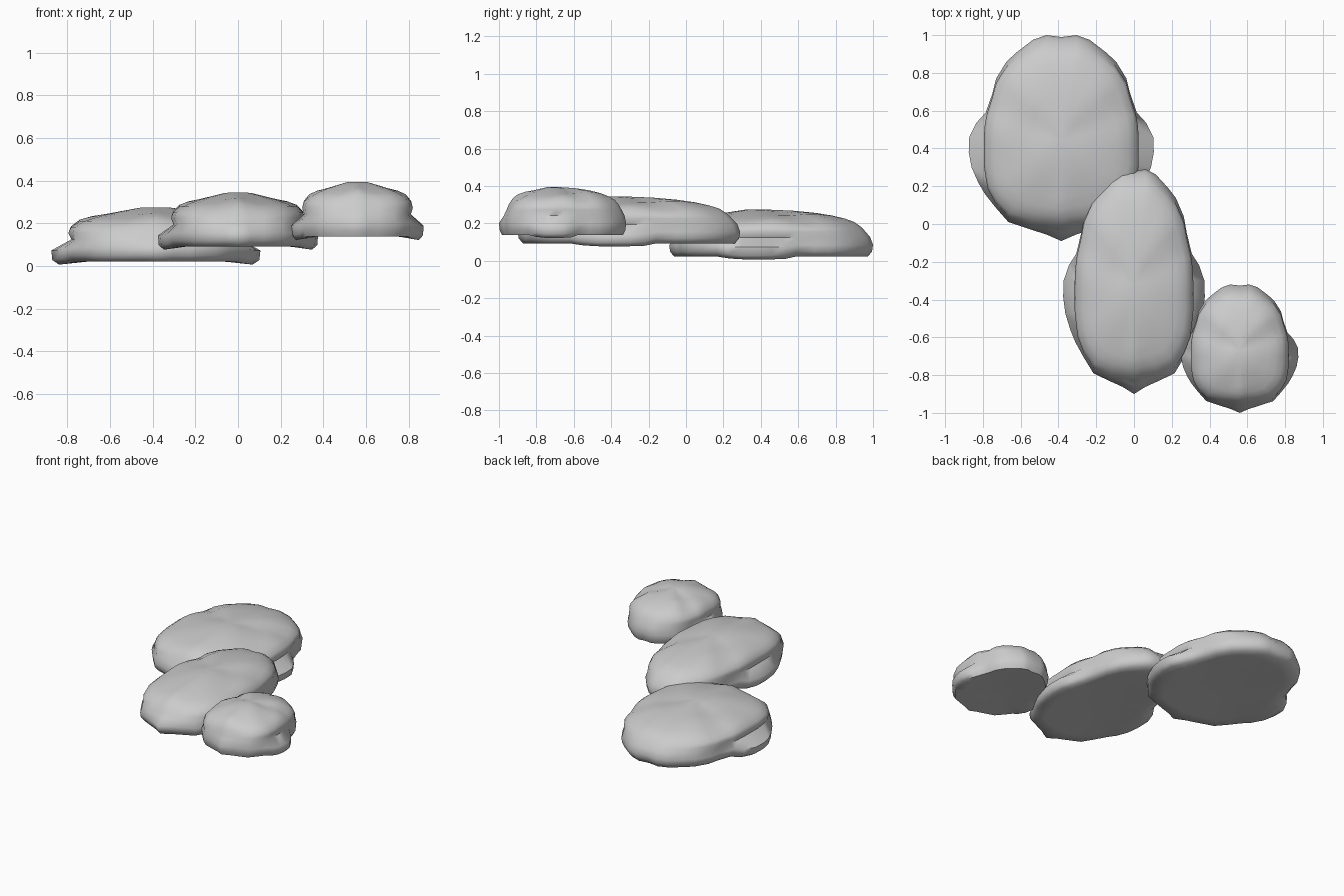
import bpy, bmesh
from math import exp, radians

if "Cube" in bpy.data.objects:
    bpy.data.objects.remove(bpy.data.objects["Cube"])

# Half outlines (x, y), front tip to back: plain stone edge, and edge with the side lobe
BODY = [(0, -.06), (.06, -.045), (.16, -.03), (.28, .01), (.35, .09), (.39, .17), (.40, .23),
        (.41, .30), (.41, .38), (.41, .46), (.405, .53), (.395, .59), (.365, .69), (.345, .77),
        (.29, .86), (.235, .91), (.15, .975), (.08, 1.0), (0, .99)]
LOBE = {5: (.405, .16), 6: (.44, .22), 7: (.475, .30), 8: (.49, .38), 9: (.487, .46),
        10: (.45, .535), 11: (.40, .59)}
FULL = [LOBE.get(i, p) for i, p in enumerate(BODY)]
FULL[0], FULL[1] = (0, -.09), (.08, -.055)
CY = .44

# Rings from underside to crown: outline, x scale, y scale, height
RINGS = [(BODY, .40, .40, .030), (BODY, .78, .80, .022), (FULL, .93, .95, .022),
         (FULL, .99, .99, .050), (FULL, 1.0, 1.0, .085), (BODY, .965, .975, .125),
         (BODY, 1.0, .93, .155), (BODY, .97, .89, .180), (BODY, .87, .82, .208),
         (BODY, .73, .73, .226), (BODY, .58, .61, .242), (BODY, .40, .45, .256),
         (BODY, .20, .24, .268)]


def mirrored(half):
    return half + [(-x, y) for x, y in half[-2:0:-1]]


def relief(x, y):
    """Soft ridges and hollows on the upper side."""
    def g(cx, cy, r):
        return exp(-((abs(x) - cx) ** 2 + (y - cy) ** 2) / r ** 2)
    return (.012 * g(0, .08, .09) + .010 * g(.2, .66, .1) - .012 * g(.13, .52, .08)
            - .016 * g(.29, .64, .06) + .010 * g(.34, .45, .08) - .008 * g(.13, .12, .08)
            + .008 * g(0, .38, .12))


def stone(name, cx, front, width, length, base, height):
    kx, ky, kz = width / .98, length / 1.09, height / .28
    bm = bmesh.new()

    def add(x, y, z):
        return bm.verts.new((cx + x * kx, front + (y + .09) * ky, base + z * kz))

    loops = []
    for k, (outline, sx, sy, z) in enumerate(RINGS):
        loop = []
        for x, y in mirrored(outline):
            px, py = x * sx, CY + (y - CY) * sy
            pz = z
            if k >= 7:
                pz += relief(px, py)
            elif 2 <= k <= 4 and abs(x) > .41:
                pz -= (.014, .022, .012)[k - 2] * min(1, (abs(x) - .4) / .06)
            loop.append(add(px, py, pz))
        loops.append(loop)
    n = len(loops[0])
    for a, b in zip(loops, loops[1:]):
        for i in range(n):
            j = (i + 1) % n
            bm.faces.new((a[i], a[j], b[j], b[i]))
    bottom, crown = add(0, CY, .032), add(0, CY, .274)
    for i in range(n):
        j = (i + 1) % n
        bm.faces.new((bottom, loops[0][j], loops[0][i]))
        bm.faces.new((crown, loops[-1][i], loops[-1][j]))
    bmesh.ops.recalc_face_normals(bm, faces=bm.faces)
    mesh = bpy.data.meshes.new(name)
    bm.to_mesh(mesh)
    bm.free()
    ob = bpy.data.objects.new(name, mesh)
    bpy.context.collection.objects.link(ob)
    bpy.context.view_layer.objects.active = ob
    ob.select_set(True)
    bpy.ops.object.shade_smooth_by_angle(angle=radians(60))
    ob.select_set(False)


# Three overlapping stepping stones
stone("lower_stone", -.385, -.09, .98, 1.09, 0, .28)
stone("middle_stone", 0, -.90, .75, 1.19, .07, .28)
stone("upper_stone", .56, -1.0, .62, .68, .115, .285)
